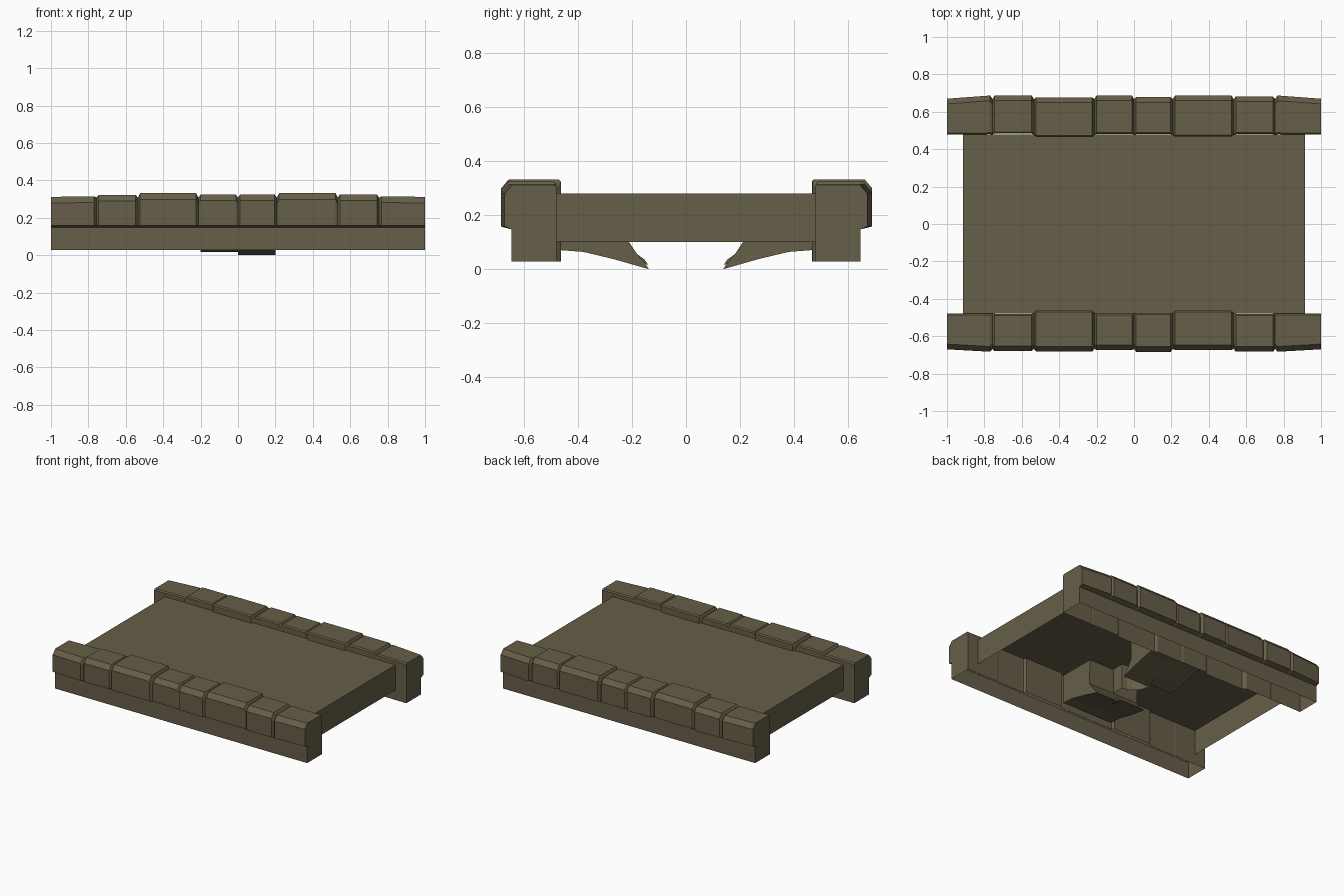
import bpy, bmesh, math

if "Cube" in bpy.data.objects:
    bpy.data.objects.remove(bpy.data.objects["Cube"])

# One stone colour
stone = bpy.data.materials.new("olive_brown_stone")
stone.diffuse_color = (0.133, 0.112, 0.065, 1)
stone.use_nodes = True
stone.node_tree.nodes["Principled BSDF"].inputs["Base Color"].default_value = stone.diffuse_color


def finish(bm, name, recalc=True):
    if recalc:
        bmesh.ops.remove_doubles(bm, verts=bm.verts, dist=0.0001)
        bmesh.ops.recalc_face_normals(bm, faces=bm.faces)
    me = bpy.data.meshes.new(name)
    bm.to_mesh(me)
    bm.free()
    ob = bpy.data.objects.new(name, me)
    me.materials.append(stone)
    bpy.context.collection.objects.link(ob)
    return ob


def loft(name, sections, closed=False):
    """Skin a row of matching sections and cap both ends."""
    bm = bmesh.new()
    rows = [[bm.verts.new(p) for p in s] for s in sections]
    n = len(rows[0])
    for a, b in zip(rows, rows[1:]):
        for i in range(n if closed else n - 1):
            j = (i + 1) % n
            bm.faces.new((a[i], a[j], b[j], b[i]))
    bm.faces.new(rows[0])
    bm.faces.new(rows[-1])
    return finish(bm, name)


# Deck: top slab with end walls, open underneath
bm = bmesh.new()
W, D, TOP, LOW = 0.915, 0.478, 0.28, 0.10
a = [bm.verts.new(p) for p in ((-W, -D, TOP), (W, -D, TOP), (W, D, TOP), (-W, D, TOP))]
b = [bm.verts.new((v.co.x, v.co.y, LOW)) for v in a]
bm.faces.new(a)
bm.faces.new((a[2], a[1], b[1], b[2]))
bm.faces.new((a[0], a[3], b[3], b[0]))
finish(bm, "deck", False)


# Kerbs: a plinth topped by chamfered blocks separated by grooves
def kerb_section(x, side, inner, outer, top):
    pts = [(inner, 0.028), (inner, top - 0.008), (inner + 0.008, top),
           (outer - 0.028, top), (outer, top - 0.033), (outer, 0.158),
           (0.645, 0.147), (0.645, 0.028)]
    return [(x, side * y, z) for y, z in pts]


edges = [-1, -0.757, -0.535, -0.212, 0, 0.208, 0.533, 0.755, 1]
tops = [0.315, 0.323, 0.332, 0.325, 0.325, 0.332, 0.325, 0.315]
kerbs = [
    ("front_kerb", -1, [0.478, 0.480, 0.462, 0.478, 0.476, 0.462, 0.480, 0.478],
     [0.683, 0.680, 0.683, 0.674, 0.684, 0.674, 0.683, 0.683]),
    ("back_kerb", 1, [0.480, 0.484, 0.465, 0.482, 0.480, 0.467, 0.480, 0.480],
     [0.687, 0.687, 0.677, 0.688, 0.678, 0.688, 0.682, 0.687]),
]
for name, side, inners, outers in kerbs:
    rows = [kerb_section(-1, side, 0.478, 0.670, 0.312)]
    for i in range(8):
        if i > 0:
            rows.append(kerb_section(edges[i] + 0.012, side, inners[i], outers[i], tops[i]))
        if i < 7:
            rows.append(kerb_section(edges[i + 1] - 0.012, side, inners[i], outers[i], tops[i]))
            rows.append(kerb_section(edges[i + 1], side, 0.478, 0.668, 0.308))
    rows.append(kerb_section(1, side, 0.478, 0.670, 0.312))
    loft(name, rows)

# Broken arch stubs under the deck, two uneven halves on each side
for label, side in (("front", -1), ("back", 1)):
    for half, x0, x1, tip_y, tip_z in (("left", -0.2, 0, 0.14, 0.017),
                                       ("right", 0, 0.2, 0.137, 0.0)):
        prof = [(0.47, 0.275), (0.205, 0.275), (0.21, LOW), (0.18, 0.055),
                (tip_y + 0.012, tip_z + 0.018), (tip_y, tip_z), (0.27, 0.038),
                (0.38, 0.064), (0.47, 0.071)]
        loft(f"{label}_arch_stub_{half}",
             [[(x, side * y, z) for y, z in prof] for x in (x0, x1)], True)

# Rounded seam wall in the middle, hidden below the deck
bm = bmesh.new()
path = [(0, -0.205)] + [(-0.12 * math.cos(t), 0.12 * math.sin(t)) for t in
                        [math.pi * (k / 10 - 0.5) for k in range(11)]] + [(0, 0.205)]
lo = [bm.verts.new((x, y, LOW)) for x, y in path]
hi = [bm.verts.new((x, y, 0.278)) for x, y in path]
for i in range(len(path) - 1):
    bm.faces.new((lo[i], lo[i + 1], hi[i + 1], hi[i]))
finish(bm, "seam_wall", False)
